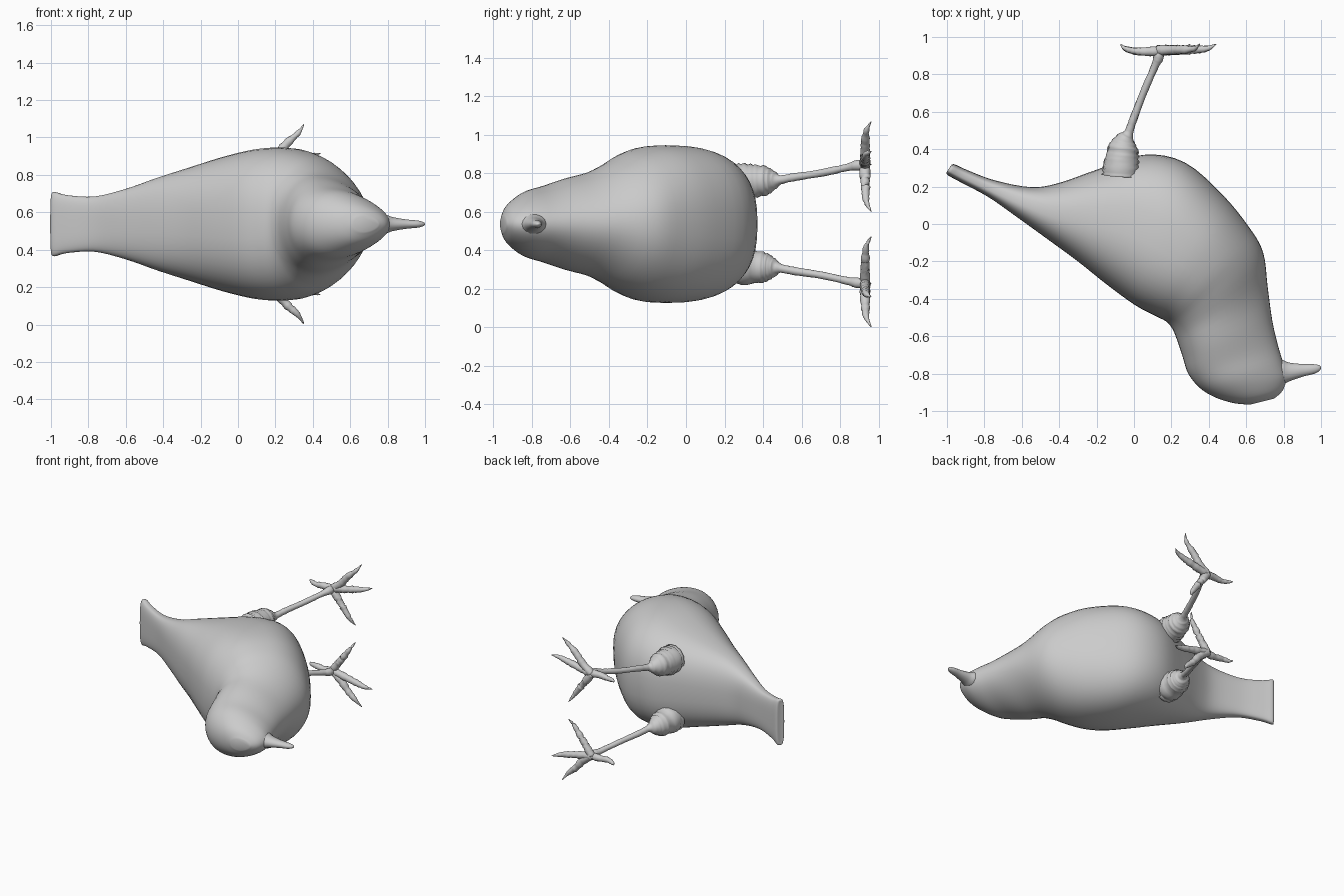
import bpy, bmesh, math, random
from mathutils import Vector

random.seed(3)
CZ = 0.537  # height of the symmetry plane


def smooth_rows(rows, n):
    """Catmull-Rom interpolation of rows of numbers."""
    out = []
    for i in range(len(rows) - 1):
        a, b = rows[max(i - 1, 0)], rows[i]
        c, d = rows[i + 1], rows[min(i + 2, len(rows) - 1)]
        for k in range(n):
            t = k / n
            out.append([0.5 * (2 * q + (r - p) * t + (2 * p - 5 * q + 4 * r - s) * t * t
                               + (3 * q - p - 3 * r + s) * t ** 3)
                        for p, q, r, s in zip(a, b, c, d)])
    out.append(list(rows[-1]))
    return out


def spow(v, e):
    return math.copysign(abs(v) ** e, v)


def loft(name, rings):
    """Skin closed rings of points and cap both ends."""
    bm = bmesh.new()
    rows = [[bm.verts.new(p) for p in ring] for ring in rings]
    n = len(rows[0])
    for a, b in zip(rows, rows[1:]):
        for i in range(n):
            j = (i + 1) % n
            bm.faces.new((a[i], a[j], b[j], b[i]))
    bm.faces.new(rows[0][::-1])
    bm.faces.new(rows[-1])
    bmesh.ops.recalc_face_normals(bm, faces=bm.faces[:])
    for f in bm.faces:
        f.smooth = True
    me = bpy.data.meshes.new(name)
    bm.to_mesh(me)
    bm.free()
    ob = bpy.data.objects.new(name, me)
    bpy.context.collection.objects.link(ob)
    return ob


def tube(name, path, flat=1.0, jitter=0.0, sides=14, steps=6):
    """Tapered tube through (x, y, z, radius) points; flat squashes it in z."""
    pts = smooth_rows(path, steps)
    rings = []
    for i, p in enumerate(pts):
        c = Vector(p[:3])
        d = (Vector(pts[min(i + 1, len(pts) - 1)][:3]) - Vector(pts[max(i - 1, 0)][:3])).normalized()
        ref = Vector((0, 0, 1)) if abs(d.z) < 0.8 else Vector((0, 1, 0))
        u = d.cross(ref).normalized()
        v = d.cross(u)
        ring = []
        r0 = max(p[3], 0.002) * (1 + random.uniform(-jitter, jitter))
        for k in range(sides):
            t = math.tau * k / sides
            r = r0 * (1 + random.uniform(-jitter, jitter) * 0.4)
            ring.append(c + u * math.cos(t) * r + v * math.sin(t) * r * flat)
        rings.append(ring)
    return loft(name, rings)


# Body, tail and head: back point, belly point, half width, squareness
sections = [
    (-0.995, 0.285, -0.985, 0.30, 0.150, 0.6),
    (-1.00, 0.265, -0.965, 0.32, 0.172, 0.6),
    (-0.93, 0.225, -0.90, 0.292, 0.155, 0.6),
    (-0.78, 0.145, -0.75, 0.235, 0.148, 0.65),
    (-0.63, 0.04, -0.55, 0.197, 0.190, 0.75),
    (-0.45, -0.09, -0.40, 0.22, 0.250, 0.8),
    (-0.30, -0.20, -0.20, 0.29, 0.305, 0.8),
    (-0.15, -0.32, 0.05, 0.37, 0.365, 0.8),
    (0.00, -0.43, 0.27, 0.33, 0.405, 0.8),
    (0.10, -0.485, 0.47, 0.16, 0.405, 0.85),
    (0.17, -0.52, 0.61, -0.01, 0.370, 0.9),
    (0.205, -0.56, 0.69, -0.15, 0.320, 0.95),
    (0.23, -0.62, 0.715, -0.34, 0.265, 1),
    (0.26, -0.71, 0.74, -0.52, 0.230, 1),
    (0.29, -0.80, 0.77, -0.65, 0.195, 1),
    (0.35, -0.875, 0.80, -0.75, 0.170, 1),
    (0.43, -0.925, 0.815, -0.82, 0.135, 1),
    (0.53, -0.957, 0.795, -0.89, 0.090, 1),
    (0.62, -0.966, 0.75, -0.933, 0.040, 1),
]
rings = []
for bx, by, vx, vy, h, e in smooth_rows(sections, 4):
    mid = Vector(((bx + vx) / 2, (by + vy) / 2, CZ))
    half = Vector((vx - bx, vy - by, 0)) / 2
    taper = 0.2 if by < -0.65 else 0.0 if by > -0.5 else 0.2 * (-0.5 - by) / 0.15
    ring = []
    for k in range(48):
        t = math.tau * k / 48
        c, s = spow(math.cos(t), e), spow(math.sin(t), e)
        ring.append(mid + half * c + Vector((0, 0, h * s * (1 - taper * c))))
    rings.append(ring)
loft("bird_body", rings)

# Beak
tube("beak", [(0.70, -0.80, CZ, 0.085), (0.78, -0.793, CZ, 0.072), (0.83, -0.79, CZ, 0.050),
              (0.90, -0.782, CZ, 0.034), (0.96, -0.775, CZ, 0.026),
              (0.99, -0.768, CZ, 0.015), (1.0, -0.766, CZ, 0.003)], flat=0.75)

# Legs and feet, mirrored across the symmetry plane; z given as offset from it
leg = [(-0.07, 0.26, 0.215, 0.10), (-0.065, 0.34, 0.222, 0.092), (-0.057, 0.41, 0.225, 0.078),
       (-0.045, 0.455, 0.227, 0.052), (-0.028, 0.49, 0.23, 0.024), (0.0, 0.57, 0.245, 0.021),
       (0.05, 0.70, 0.265, 0.019), (0.11, 0.84, 0.295, 0.020), (0.13, 0.89, 0.305, 0.028),
       (0.135, 0.945, 0.308, 0.022)]
toes = {
    "back_toe": [(0.15, 0.925, 0.308, 0.026), (0.07, 0.922, 0.312, 0.022),
                 (0.0, 0.925, 0.305, 0.018), (-0.05, 0.94, 0.31, 0.012), (-0.072, 0.962, 0.31, 0.002)],
    "outer_toe": [(0.13, 0.93, 0.308, 0.027), (0.20, 0.93, 0.36, 0.025),
                  (0.26, 0.932, 0.43, 0.022), (0.32, 0.937, 0.485, 0.014), (0.352, 0.962, 0.533, 0.002)],
    "middle_toe": [(0.13, 0.93, 0.308, 0.027), (0.22, 0.93, 0.325, 0.026),
                   (0.31, 0.932, 0.345, 0.023), (0.39, 0.938, 0.365, 0.015), (0.44, 0.962, 0.378, 0.002)],
    "inner_toe": [(0.13, 0.93, 0.308, 0.027), (0.18, 0.93, 0.24, 0.025),
                  (0.225, 0.932, 0.18, 0.022), (0.27, 0.937, 0.115, 0.014), (0.30, 0.962, 0.065, 0.002)],
}
for side, sign in (("left", 1), ("right", -1)):
    place = lambda path: [(x, y, CZ + sign * z, r) for x, y, z, r in path]
    tube(side + "_leg", place(leg), jitter=0.06)
    for name, path in toes.items():
        tube(side + "_" + name, place(path), jitter=0.12)
